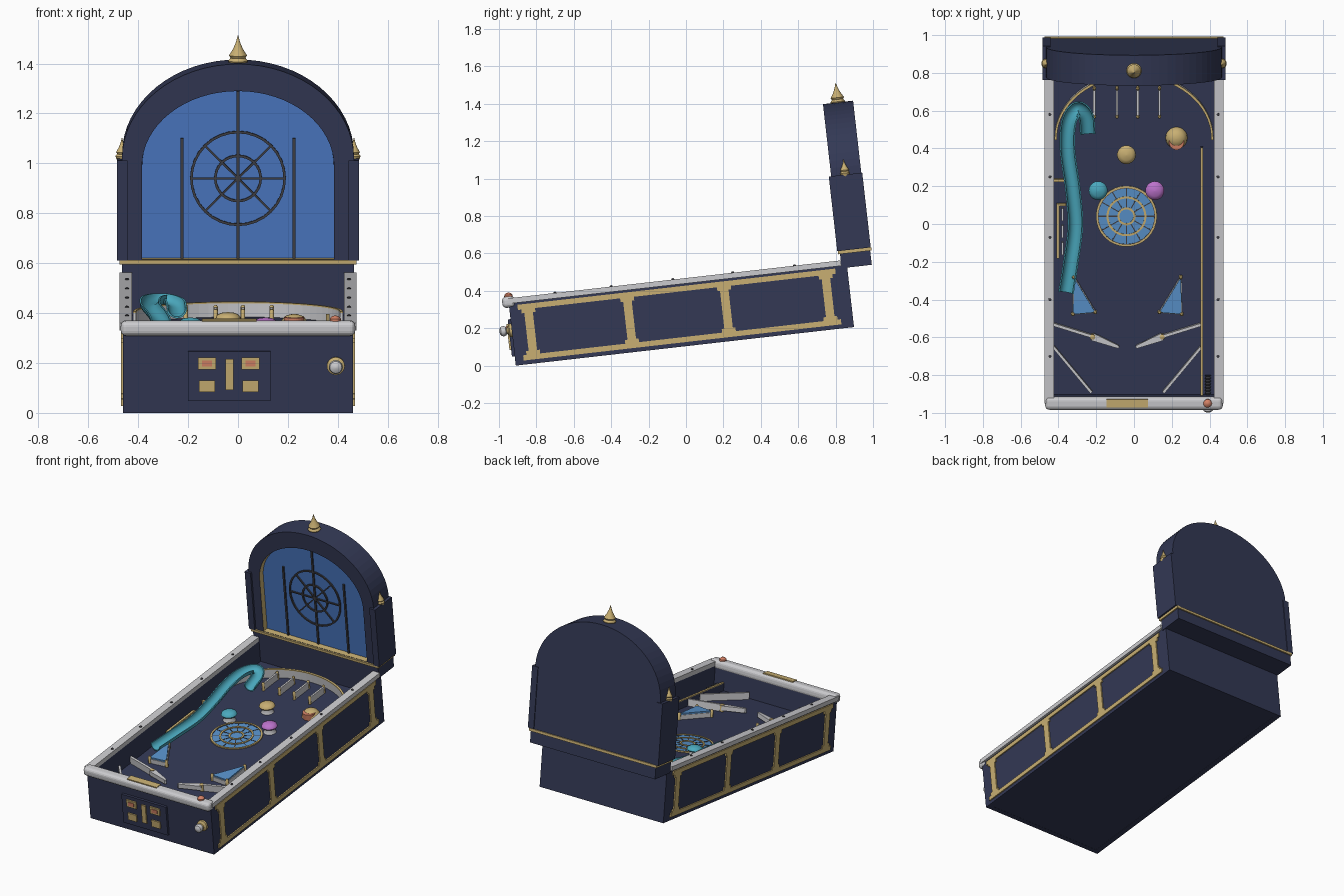
import bpy, bmesh, math
from mathutils import Matrix, Vector

if "Cube" in bpy.data.objects:
    bpy.data.objects.remove(bpy.data.objects["Cube"])

# Everything is modelled level (x, along, up), then tilted as a whole
TILT = Matrix.Translation((0, -0.91, 0)) @ Matrix.Rotation(math.radians(6.5), 4, 'X')
FLOOR = 0.19
MID = -0.035


def material(name, r, g, b):
    m = bpy.data.materials.new(name)
    m.use_nodes = True
    m.diffuse_color = (r, g, b, 1)
    m.node_tree.nodes["Principled BSDF"].inputs["Base Color"].default_value = (r, g, b, 1)
    return m


NAVY = material("navy", .033, .04, .09)
GOLD = material("gold", .58, .43, .17)
SILVER = material("silver", .6, .6, .62)
GLASS = material("window_blue", .07, .19, .55)
SKY = material("sky_blue", .1, .29, .6)
CYAN = material("cyan", .07, .4, .52)
PURPLE = material("purple", .5, .17, .6)
CORAL = material("coral", .65, .22, .13)
GREY = material("dark_grey", .05, .05, .06)


def along(y):
    return (y + .933) / .9936


def finish(name, bm, *mats, smooth=False):
    bmesh.ops.recalc_face_normals(bm, faces=bm.faces)
    me = bpy.data.meshes.new(name)
    bm.to_mesh(me)
    bm.free()
    for m in mats:
        me.materials.append(m)
    ob = bpy.data.objects.new(name, me)
    bpy.context.collection.objects.link(ob)
    ob.matrix_world = TILT
    if smooth:
        bpy.ops.object.select_all(action='DESELECT')
        ob.select_set(True)
        bpy.context.view_layer.objects.active = ob
        bpy.ops.object.shade_smooth_by_angle(angle=math.radians(40))
    return ob


def loop(bm, pts, c, flat):
    return [bm.verts.new((a, b, c) if flat else (a, c, b)) for a, b in pts]


def bridge(bm, p, q):
    n = len(p)
    return [bm.faces.new((p[i], p[(i + 1) % n], q[(i + 1) % n], q[i])) for i in range(n)]


def prism(bm, pts, lo, hi, flat=True):
    p, q = loop(bm, pts, lo, flat), loop(bm, pts, hi, flat)
    bridge(bm, p, q)
    bm.faces.new(p)
    bm.faces.new(q)


def ring(bm, outer, inner, lo, hi, flat=True):
    a, b = loop(bm, outer, lo, flat), loop(bm, outer, hi, flat)
    c, d = loop(bm, inner, lo, flat), loop(bm, inner, hi, flat)
    for p, q in ((a, b), (a, c), (b, d)):
        bridge(bm, p, q)
    return bridge(bm, c, d)


def rect(x0, x1, y0, y1):
    return [(x0, y0), (x1, y0), (x1, y1), (x0, y1)]


def circle(x, y, r, n=32):
    return [(x + r * math.cos(math.tau * i / n), y + r * math.sin(math.tau * i / n)) for i in range(n)]


def strip(p, q, width):
    p, q = Vector(p), Vector(q)
    d = (q - p).normalized() * width / 2
    s = Vector((-d.y, d.x))
    return [p + s, q + s, q - s, p - s]


def boxes(name, mat, *specs):
    bm = bmesh.new()
    for x0, x1, y0, y1, z0, z1 in specs:
        prism(bm, rect(x0, x1, y0, y1), z0, z1)
    return finish(name, bm, mat)


def lathe(name, mat, profile, centre, axis='Z', n=20):
    bm = bmesh.new()
    rings = [loop(bm, circle(0, 0, max(r, .0005), n), h, True) for r, h in profile]
    for p, q in zip(rings, rings[1:]):
        bridge(bm, p, q)
    bm.faces.new(rings[0])
    bm.faces.new(rings[-1])
    if axis == 'Y':
        bm.transform(Matrix.Rotation(math.pi / 2, 4, 'X'))
    bm.transform(Matrix.Translation(centre))
    return finish(name, bm, mat, smooth=True)


def rose(name, mat, x, y, radii, spokes, width, lo, hi, flat, start=0.0):
    bm = bmesh.new()
    for r in radii:
        ring(bm, circle(x, y, r), circle(x, y, r - width), lo, hi, flat)
    for i in range(spokes):
        a = math.tau * i / spokes
        d = Vector((math.cos(a), math.sin(a)))
        c = Vector((x, y))
        prism(bm, strip(c + d * start, c + d * (radii[0] - width / 2), width * .8), lo, hi, flat)
    return finish(name, bm, mat)


def arch(half, base, spring, top, n=32):
    arc = [(half * math.cos(math.pi * i / n), spring + (top - spring) * math.sin(math.pi * i / n))
           for i in range(n + 1)]
    return [(half, base)] + arc + [(-half, base)]


# Cabinet and playfield
bm = bmesh.new()
ring(bm, rect(-.46, .46, 0, 1.82), rect(-.425, .425, .03, 1.79), 0, .34)
finish("cabinet_walls", bm, NAVY)
boxes("playfield", NAVY, (-.43, .43, .02, 1.8, 0.001, FLOOR))

# Gold framing on both cabinet sides
for side, name in ((-1, "right"), (1, "left")):
    lo, hi = sorted((side * .455, side * .468))
    spec = [(lo, hi, .045, 1.755, w - .014, w + .014) for w in (.036, .308)]
    for u in (.1, .632, 1.153, 1.7):
        spec.append((lo, hi, u - .023, u + .023, .036, .308))
        spec += [(lo, hi, u - .037, u + .037, w - .012, w + .012) for w in (.058, .286)]
    boxes(name + "_side_frame", GOLD, *spec)
    lo, hi = sorted((side * .424, side * .475))
    boxes(name + "_rail", SILVER, (lo, hi, 0, 1.79, .333, .362))
    for y in (-.7, -.4, -.07, .25, .58):
        lathe(name + "_rail_bolt", GREY, [(.008, .36), (.008, .366), (.003, .369)],
              (side * .445, along(y) + .018, 0), n=10)

# Lockdown bar with rounded section
bar = boxes("lockdown_bar", SILVER, (-.47, .47, -.034, .035, .312, .372))
mod = bar.modifiers.new("round", 'BEVEL')
mod.width, mod.segments = .022, 4
boxes("bar_plate", GOLD, (-.145, .075, -.02, .025, .37, .377))
lathe("launch_button", CORAL, [(.022, .365), (.022, .38), (.012, .39), (0, .392)], (.39, .003, 0))

# Coin door
boxes("coin_door", NAVY, (-.2, .13, -.015, .01, .05, .25))
for x in (-.125, .05):
    boxes("coin_slot", GOLD, (x - .036, x + .036, -.024, -.01, .178, .226))
    boxes("coin_button", CORAL, (x - .02, x + .02, -.029, -.02, .19, .215))
    boxes("coin_return", GOLD, (x - .032, x + .032, -.024, -.01, .086, .133))
boxes("coin_lock", GOLD, (MID - .016, MID + .016, -.024, -.01, .095, .22))

# Plunger
lathe("plunger_collar", GOLD, [(.036, 0), (.036, .012), (.02, .02), (.012, .04)], (.392, 0, .19), 'Y')
lathe("plunger_knob", SILVER, [(.012, .025), (.024, .032), (.028, .045), (.024, .058), (.012, .065), (0, .067)],
      (.392, 0, .19), 'Y')
coil = [(.017 if i % 2 else .011, -.03 - i * .008) for i in range(14)]
lathe("plunger_spring", GREY, coil, (.392, 0, .215), 'Y')

# Head: solid back, arched frame with gilded reveal, window
outer = arch(.465, .32, .82, 1.203)
bm = bmesh.new()
prism(bm, outer, 1.84, 1.952, False)
finish("head_back", bm, NAVY)
bm = bmesh.new()
for f in ring(bm, outer, arch(.385, .415, .79, 1.094), 1.79, 1.84, False):
    f.material_index = 1
finish("head_frame", bm, NAVY, GOLD)
bm = bmesh.new()
prism(bm, arch(.384, .416, .79, 1.093), 1.828, 1.842, False)
finish("window", bm, GLASS)
boxes("head_trim", GOLD, (-.474, .474, 1.78, 1.96, .396, .413))
rose("window_tracery", GREY, 0, .738, (.192, .096), 8, .01, 1.819, 1.83, False)
boxes("window_bars", GREY, *[(x - .006, x + .006, 1.819, 1.83, .413, h)
                             for x, h in ((-.225, .9), (0, 1.09), (.225, .9))])

# Head pilasters and finials
spike = [(.028, -.02), (.04, .012), (.03, .024), (.036, .034), (.02, .06), (.009, .085), (0, .115)]
lathe("top_finial", GOLD, spike, (0, 1.87, 1.195))
for side, name in ((-1, "right"), (1, "left")):
    lo, hi = sorted((side * .442, side * .485))
    boxes(name + "_pilaster", NAVY, (lo, hi, 1.777, 1.957, .413, .815))
    lathe(name + "_finial", GOLD, [(r * .65, h * .72) for r, h in spike], (side * .465, 1.865, .815))

# Curved top guide wall
arc = [(t[0], along(t[1])) for t in arch(.42, .45, .46, .8)]
inner = [(t[0], along(t[1])) for t in arch(.408, .45, .46, .786)]
for name, mat, lo, hi in (("arch_guide", SILVER, FLOOR, .245), ("arch_guide_cap", GOLD, .245, .251)):
    bm = bmesh.new()
    prism(bm, arc + inner[::-1], lo, hi)
    finish(name, bm, mat)

# Wheel inlay
cy = along(.04)
bm = bmesh.new()
prism(bm, circle(-.04, cy, .155), FLOOR - .002, FLOOR + .003)
finish("wheel_inlay", bm, SKY)
rose("wheel_spokes", GREY, -.04, cy, (.155,), 12, .007, FLOOR, FLOOR + .005, True, .045)
rose("wheel_rings", GOLD, -.04, cy, (.162, .106, .048), 0, .011, FLOOR, FLOOR + .008, True)

# Bumpers
for name, mat, x, y in (("gold", GOLD, -.04, .37), ("cyan", CYAN, -.19, .18), ("purple", PURPLE, .11, .18)):
    u = along(y)
    lathe(name + "_bumper_base", SILVER, [(.04, 0), (.034, .01), (.034, .038)], (x, u, FLOOR))
    lathe(name + "_bumper_cap", mat, [(.046, .035), (.05, .042), (.045, .054), (.028, .063), (0, .067)], (x, u, FLOOR))

# Scoop: half dome with coral mouth
u = along(.44)
lathe("scoop_hood", GOLD, [(.058, 0), (.054, .02), (.038, .04), (.015, .048), (0, .049)], (.225, u + .015, FLOOR))
bm = bmesh.new()
prism(bm, circle(.225, u - .005, .04), FLOOR, FLOOR + .04)
finish("scoop_mouth", bm, CORAL)

# Lane guides with gold posts
for x in (-.21, -.09, .02, .135):
    a, b = along(.57), along(.72)
    boxes("lane_guide", SILVER, (x - .006, x + .006, a, b, FLOOR, .236))
    for v in (a, b):
        lathe("lane_post", GOLD, [(.009, 0), (.009, .05), (.004, .056)], (x, v, FLOOR), n=10)

# Slingshots, flippers and guides, mirrored about the playfield middle
for s, name in ((-1, "right"), (1, "left")):
    def at(d, y):
        return (MID + s * d, along(y))
    tri = [at(.283, -.28), at(.288, -.475), at(.17, -.465)]
    bm = bmesh.new()
    prism(bm, tri, FLOOR + .03, FLOOR + .04)
    finish(name + "_slingshot", bm, SKY)
    bm = bmesh.new()
    for i in range(3):
        prism(bm, strip(tri[i], tri[i - 1], .008), FLOOR, FLOOR + .03)
    finish(name + "_slingshot_band", bm, SILVER)
    for p in tri:
        lathe(name + "_sling_post", GOLD, [(.01, 0), (.01, .042), (.005, .048)], (*p, FLOOR), n=10)
    bm = bmesh.new()
    prism(bm, strip(at(.39, -.53), at(.18, -.595), .016), FLOOR, FLOOR + .045)
    prism(bm, strip(at(.39, -.65), at(.19, -.89), .014), FLOOR, FLOOR + .045)
    finish(name + "_guides", bm, SILVER)
    p, q = Vector(at(.185, -.595)), Vector(at(.05, -.648))
    n = Vector((-(q - p).y, (q - p).x)).normalized()
    bm = bmesh.new()
    prism(bm, [p + n * .02, q + n * .008, q + (q - p) * .06, q - n * .008, p - n * .02], FLOOR + .01, FLOOR + .04)
    finish(name + "_flipper", bm, SILVER)
    lathe(name + "_flipper_pivot", GOLD, [(.014, 0), (.014, .044), (.008, .047)], (*p, FLOOR))

# Shooter lane wall
boxes("shooter_wall", NAVY, (.352, .366, .03, along(.41), FLOOR, .238))
boxes("shooter_wall_cap", GOLD, (.352, .366, .03, along(.41), .238, .244))

# Target bank
boxes("target_frame", GOLD, (-.41, -.395, along(-.18), along(.11), FLOOR, .235),
      (-.41, -.36, along(.1), along(.11), FLOOR, .235), (-.425, -.36, along(.225), along(.24), FLOOR, .235))
boxes("targets", SILVER, *[(-.385, -.372, along(y), along(y + .065), FLOOR, .235) for y in (-.16, -.07, .02)])

# Curling ramp trough swept along a smooth path
path = [Vector((x, along(y), w)) for x, y, w in (
    (-.36, -.36, .235), (-.335, -.2, .245), (-.31, 0, .255), (-.325, .2, .268), (-.352, .4, .28),
    (-.345, .55, .29), (-.3, .62, .29), (-.255, .58, .275), (-.245, .48, .25))]
ends = [path[0] * 2 - path[1]] + path + [path[-1] * 2 - path[-2]]
pts = []
for a, b, c, d in zip(ends, ends[1:], ends[2:], ends[3:]):
    for k in range(6):
        t = k / 6
        pts.append(.5 * (2 * b + (c - a) * t + (2 * a - 5 * b + 4 * c - d) * t * t + (3 * b - a - 3 * c + d) * t ** 3))
pts.append(path[-1])
half = [math.pi + math.pi * i / 10 for i in range(11)]
section = [(.041 * math.cos(a), .041 * math.sin(a)) for a in half]
section += [(.034 * math.cos(a), .034 * math.sin(a)) for a in half[::-1]]
bm = bmesh.new()
rows = []
for i, p in enumerate(pts):
    d = pts[min(i + 1, len(pts) - 1)] - pts[max(i - 1, 0)]
    s = Vector((d.y, -d.x, 0)).normalized()
    rows.append([bm.verts.new(p + s * a + Vector((0, 0, b + .01))) for a, b in section])
for p, q in zip(rows, rows[1:]):
    bridge(bm, p, q)
bm.faces.new(rows[0])
bm.faces.new(rows[-1])
finish("ramp", bm, CYAN, smooth=True)
